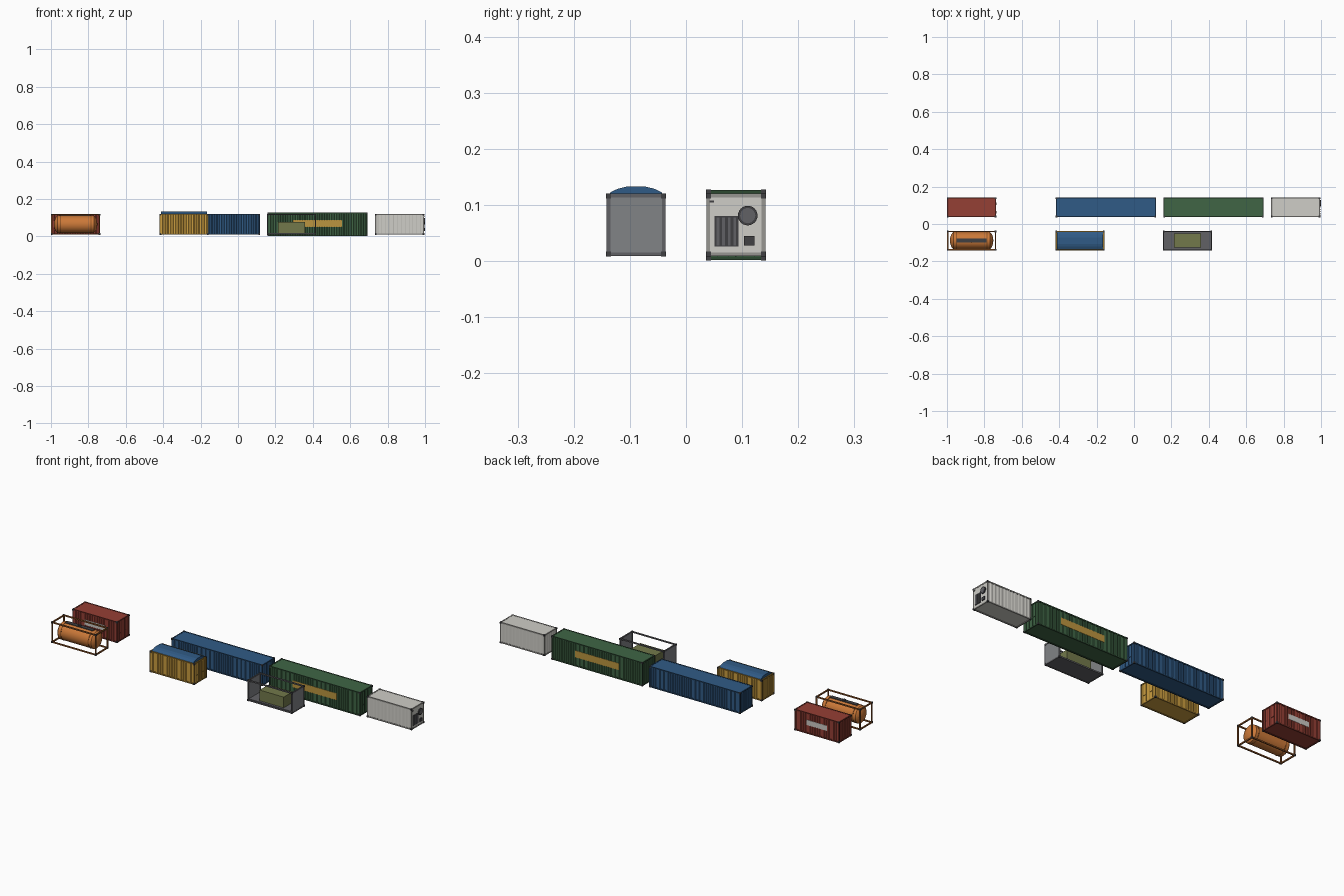
import bpy, bmesh, math
from mathutils import Matrix, Vector

if "Cube" in bpy.data.objects:
    bpy.data.objects.remove(bpy.data.objects["Cube"])

W, ZC = 0.105, 0.0645            # container width, shared centre height
L20, L40, H, HC = 0.262, 0.535, 0.111, 0.125
R = 0.0065                       # rail thickness
ROW = 0.089                      # row offset in y


def mat(name, c):
    m = bpy.data.materials.new(name)
    m.diffuse_color = (*c, 1)
    m.use_nodes = True
    m.node_tree.nodes["Principled BSDF"].inputs["Base Color"].default_value = m.diffuse_color
    return m


def pair(name, c):
    return mat(name, c), mat(name + "_rail", [v * 0.5 for v in c])


RED, BLUE = pair("red", (.30, .05, .035)), pair("blue", (.03, .105, .24))
GREEN, WHITE = pair("green", (.05, .13, .06)), pair("white", (.62, .61, .57))
YELLOW, ORANGE = pair("yellow", (.60, .34, .05)), pair("orange", (.60, .19, .04))
GREY = mat("steel_grey", (.22, .23, .24)), mat("rail_grey", (.12, .12, .13))
OLIVE, DARK = mat("olive", (.17, .19, .07)), mat("dark", (.05, .05, .055))
SIGN, GOLD = mat("sign_grey", (.6, .58, .55)), mat("sign_gold", (.5, .3, .05))


def finish(name, bm, material, smooth=False):
    bmesh.ops.recalc_face_normals(bm, faces=bm.faces)
    me = bpy.data.meshes.new(name)
    bm.to_mesh(me)
    bm.free()
    ob = bpy.data.objects.new(name, me)
    bpy.context.collection.objects.link(ob)
    me.materials.append(material)
    if smooth:
        bpy.ops.object.select_all(action='DESELECT')
        ob.select_set(True)
        bpy.context.view_layer.objects.active = ob
        bpy.ops.object.shade_smooth_by_angle(angle=math.radians(35))
    return ob


def boxes(name, items, material):
    """Each item is (centre, size)."""
    bm = bmesh.new()
    for c, s in items:
        bmesh.ops.create_cube(bm, size=1, matrix=Matrix.Translation(c) @ Matrix.Diagonal((*s, 1)))
    return finish(name, bm, material)


def cylinder(name, c, r, depth, axis, material, n=24):
    bm = bmesh.new()
    rot = Vector((0, 0, 1)).rotation_difference(Vector(axis)).to_matrix().to_4x4()
    bmesh.ops.create_cone(bm, cap_ends=True, segments=n, radius1=r, radius2=r, depth=depth,
                          matrix=Matrix.Translation(c) @ rot)
    return finish(name, bm, material, True)


def extrude(name, pts, vec, material, closed=True):
    """Sweep a 3D outline along vec; closed outlines get caps."""
    bm = bmesh.new()
    vs = [bm.verts.new(p) for p in pts]
    if closed:
        geom = [bm.faces.new(vs)]
    else:
        geom = [bm.edges.new(e) for e in zip(vs, vs[1:])]
    if closed:
        geom = bmesh.ops.extrude_face_region(bm, geom=geom, use_keep_orig=True)["geom"]
    else:
        geom = bmesh.ops.extrude_edge_only(bm, edges=geom)["geom"]
    bmesh.ops.translate(bm, vec=vec, verts=[g for g in geom if isinstance(g, bmesh.types.BMVert)])
    return finish(name, bm, material)


def frame(name, x, y, L, h, material):
    """Twelve rails and eight corner castings."""
    S = (-1, 1)
    e = [Vector((L, W, h))[i] / 2 - R / 2 for i in range(3)]
    rails = [((x, y + a * e[1], ZC + b * e[2]), (L, R, R)) for a in S for b in S]
    rails += [((x + a * e[0], y, ZC + b * e[2]), (R, W, R)) for a in S for b in S]
    rails += [((x + a * e[0], y + b * e[1], ZC), (R, R, h)) for a in S for b in S]
    boxes(name + "_frame", rails, material)
    boxes(name + "_corner_castings",
          [((x + a * (e[0] - .0005), y + b * (e[1] - .0002), ZC + c * (e[2] - .0005)), (.0095, .0085, .009))
           for a in S for b in S for c in S], DARK)


def corrugated(name, start, along, out, length, height, material, pitch=.0265, depth=.0028):
    """Trapezoid sheet from start, running along, flutes recessed against out."""
    n = round(length / pitch)
    p, a, o = length / n, Vector(along), Vector(out)
    prof = []
    for i in range(n):
        for f, d in ((0, 0), (.36, 0), (.5, 1), (.86, 1)):
            prof.append(Vector(start) + a * (i + f) * p - o * d * depth)
    prof.append(Vector(start) + a * length)
    extrude(name, prof, (0, 0, height), material, False)


def container(name, x, y, L, h, mats, doors=True, roof=True, pitch=.0265, depth=.0028):
    body, rail = mats
    frame(name, x, y, L, h, rail)
    li, wi, hi = L - 2 * R, W - 2 * R, h - 2 * R
    z0 = ZC - hi / 2
    for s in (-1, 1):
        corrugated(f"{name}_side_wall_{'front' if s < 0 else 'back'}",
                   (x - li / 2, y + s * (W / 2 - .0012), z0), (1, 0, 0), (0, s, 0), li, hi, body, pitch, depth)
    corrugated(name + "_end_wall", (x - L / 2 + .0012, y - wi / 2, z0), (0, 1, 0), (-1, 0, 0),
               wi, hi, body, .018, depth)
    boxes(name + "_floor", [((x, y, ZC - h / 2 + .0045), (li, wi, .003))], body)
    if roof:
        boxes(name + "_roof", [((x, y, ZC + h / 2 - .002), (li, wi, .002))], body)
    if doors:
        xe = x + L / 2
        boxes(name + "_doors", [((xe - .003, y + s * wi / 4, ZC), (.003, wi / 2 - .001, hi)) for s in (-1, 1)], body)
        rods = [((xe - .0005, y + k * wi, ZC), (.0018, .0018, hi + .004)) for k in (-.36, -.14, .14, .36)]
        rods += [((xe, y + k * wi, ZC - .012), (.0015, .014, .002)) for k in (-.28, .22)]
        boxes(name + "_lock_rods", rods, rail)


def signs(name, x, y, size, material):
    boxes(name, [((x, y + s * (W / 2 - .0005), ZC + .004), (size[0], .0015, size[1])) for s in (-1, 1)], material)


# closed containers
container("red_container", -.868, ROW, L20, H, RED)
signs("red_side_panels", -.868, ROW, (.122, .028), SIGN)
container("blue_container", -.15, ROW, L40, H, BLUE)
container("green_container", .425, ROW, L40, HC, GREEN)
signs("green_side_panels", .425, ROW, (.26, .036), GOLD)

# refrigerated container with machinery end
rx = .864
container("reefer", rx, ROW, L20, H, WHITE, doors=False, pitch=.02, depth=.0012)
xe = rx + L20 / 2
boxes("reefer_machine_panel", [((xe - .003, ROW, ZC), (.004, W - 2 * R, H - 2 * R))], WHITE[0])
boxes("reefer_grille", [((xe - .001, .072, .053), (.003, .043, .055))], DARK)
boxes("reefer_grille_slats", [((xe + .001, .057 + i * .01, .053), (.0025, .005, .05)) for i in range(4)], GREY[1])
cylinder("reefer_fan_ring", (xe + .0005, .110, .081), .0175, .006, (1, 0, 0), DARK)
cylinder("reefer_fan_hub", (xe + .002, .110, .081), .0135, .0055, (1, 0, 0), GREY[1])
boxes("reefer_control_box", [((xe + .001, .1125, .036), (.006, .019, .017))], DARK)
boxes("reefer_vent", [((xe, .046, .106), (.003, .008, .003))], DARK)

# open-top container with arched tarpaulin
ox = -.289
container("open_top", ox, -ROW, L20, H, YELLOW, roof=False)
half = [(.051, .115), (.045, .123), (.032, .129), (.017, .1325)]
arch = half + [(-a, z) for a, z in reversed(half)]
extrude("open_top_tarpaulin", [(ox - .122, -ROW + a, z) for a, z in arch], (.244, 0, 0), BLUE[0])

# flat rack with end walls and cargo crate
fx = .286
frame("flat_rack", fx, -ROW, L20, H, GREY[1])
boxes("flat_rack_end_walls", [((fx + s * (L20 / 2 - .003), -ROW, ZC), (.004, W - 2 * R, H - 2 * R))
                              for s in (-1, 1)], GREY[0])
boxes("flat_rack_deck", [((fx, -ROW, .0145), (L20 - R, W - R, .009))], GREY[1])
boxes("cargo_crate", [((fx, -ROW, .0475), (.142, .074, .057))], OLIVE)

# tank container: domed barrel, bands, walkway and hatch
tx = -.868
frame("tank", tx, -ROW, L20, H, ORANGE[1])
bm = bmesh.new()
TR, N = .046, 32
prof = [(-.116, .0), (-.1145, .016), (-.110, .030), (-.104, .040), (-.098, TR)]
prof += [(-a, r) for a, r in reversed(prof)]
vs = [bm.verts.new((a, 0, r)) for a, r in prof]
es = [bm.edges.new(e) for e in zip(vs, vs[1:])]
bmesh.ops.spin(bm, geom=vs + es, cent=(0, 0, 0), axis=(1, 0, 0), angle=2 * math.pi, steps=N, use_merge=False)
bmesh.ops.remove_doubles(bm, verts=bm.verts, dist=1e-5)
bmesh.ops.translate(bm, verts=bm.verts, vec=(tx, -ROW, ZC))
finish("tank_barrel", bm, ORANGE[0], True)
for i, k in enumerate((-.081, 0, .081)):
    if k:
        cylinder(f"tank_band_{i}", (tx + k, -ROW, ZC), TR + .0012, .005, (1, 0, 0), ORANGE[1], 32)
boxes("tank_walkway", [((tx, -ROW, .1125), (.16, .021, .003))], DARK)
cylinder("tank_hatch", (tx, -ROW, .1145), .009, .007, (0, 0, 1), DARK, 20)
